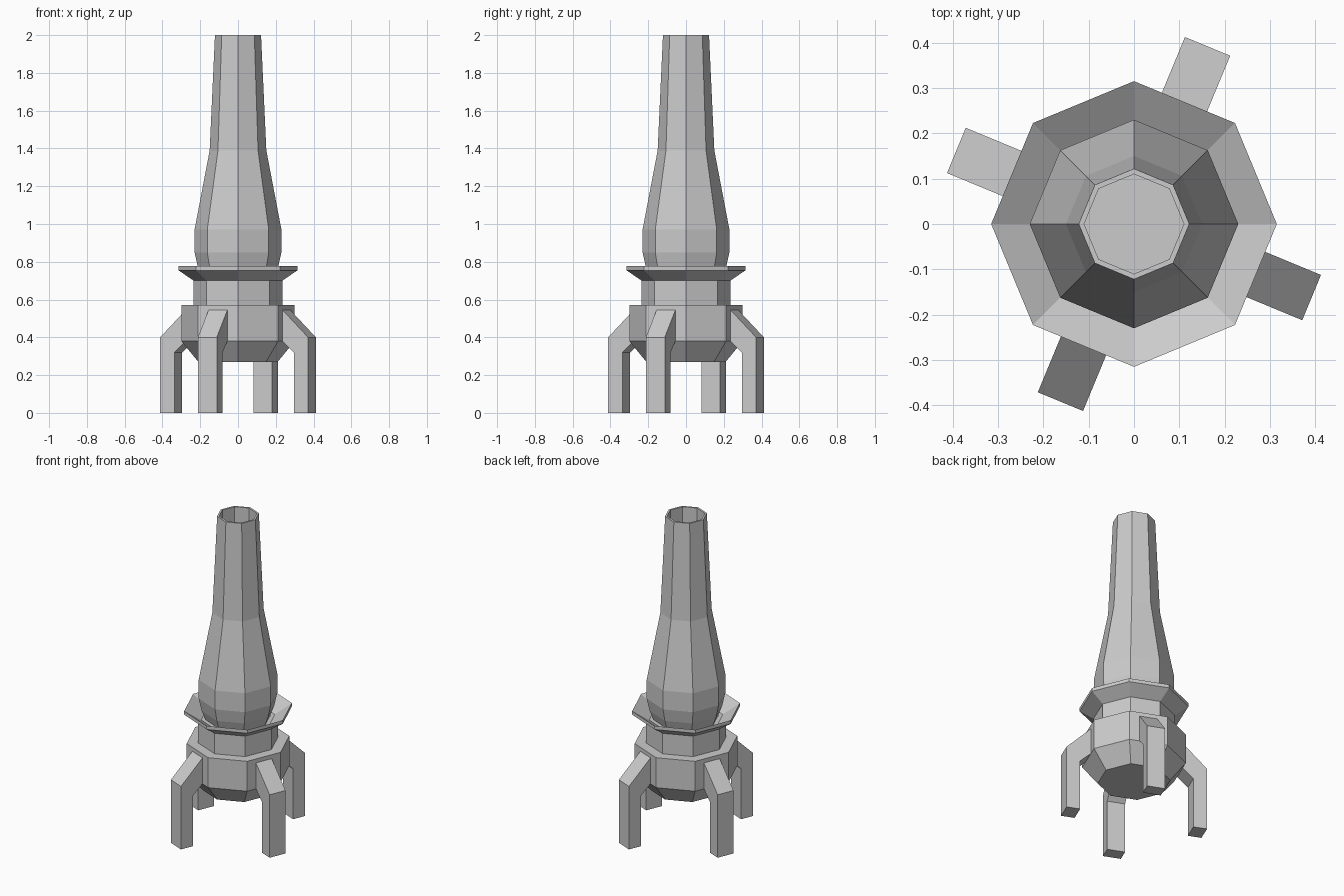
import bpy, bmesh
from math import sin, cos, pi, radians
from mathutils import Matrix

if "Cube" in bpy.data.objects:
    bpy.data.objects.remove(bpy.data.objects["Cube"])

SIDES = 8


def finish(name, bm):
    bmesh.ops.recalc_face_normals(bm, faces=bm.faces)
    mesh = bpy.data.meshes.new(name)
    bm.to_mesh(mesh)
    bm.free()
    obj = bpy.data.objects.new(name, mesh)
    bpy.context.collection.objects.link(obj)
    return obj


def lathe(name, profile):
    """Octagonal turned solid from (radius, z) points, capped at both ends."""
    bm = bmesh.new()
    rings = [[bm.verts.new((r * cos(2 * pi * i / SIDES), r * sin(2 * pi * i / SIDES), z))
              for i in range(SIDES)] for r, z in profile]
    for a, b in zip(rings, rings[1:]):
        for i in range(SIDES):
            j = (i + 1) % SIDES
            bm.faces.new((a[i], a[j], b[j], b[i]))
    bm.faces.new(rings[0])
    bm.faces.new(rings[-1])
    return finish(name, bm)


def leg(name, angle, width=0.108):
    """Bent leg: radial side profile extruded across its width, then turned."""
    side = [(0.342, 0), (0.424, 0), (0.424, 0.40), (0.27, 0.552), (0.27, 0.387), (0.342, 0.32)]
    bm = bmesh.new()
    face = bm.faces.new([bm.verts.new((r, -width / 2, z)) for r, z in side])
    ext = bmesh.ops.extrude_face_region(bm, geom=[face])
    moved = [v for v in ext["geom"] if isinstance(v, bmesh.types.BMVert)]
    bmesh.ops.translate(bm, verts=moved, vec=(0, width, 0))
    bm.transform(Matrix.Rotation(angle, 4, 'Z'))
    return finish(name, bm)


# Base drum with tapered underside
lathe("base_drum", [(0.21, 0.27), (0.30, 0.38), (0.30, 0.57), (0.235, 0.57)])

# Collar rising into a flared dish
lathe("flared_collar", [(0.235, 0.57), (0.235, 0.70), (0.315, 0.755),
                        (0.315, 0.777), (0.215, 0.712)])

# Hollow-mouthed tapering chimney
lathe("chimney", [(0.19, 0.712), (0.212, 0.77), (0.23, 0.85), (0.23, 0.97), (0.15, 1.39),
                  (0.122, 2.0), (0.11, 2.0), (0.11, 1.7)])

# Four legs on alternate drum faces
for k in range(4):
    leg(f"leg_{k + 1}", radians(-22.5 + 90 * k))
